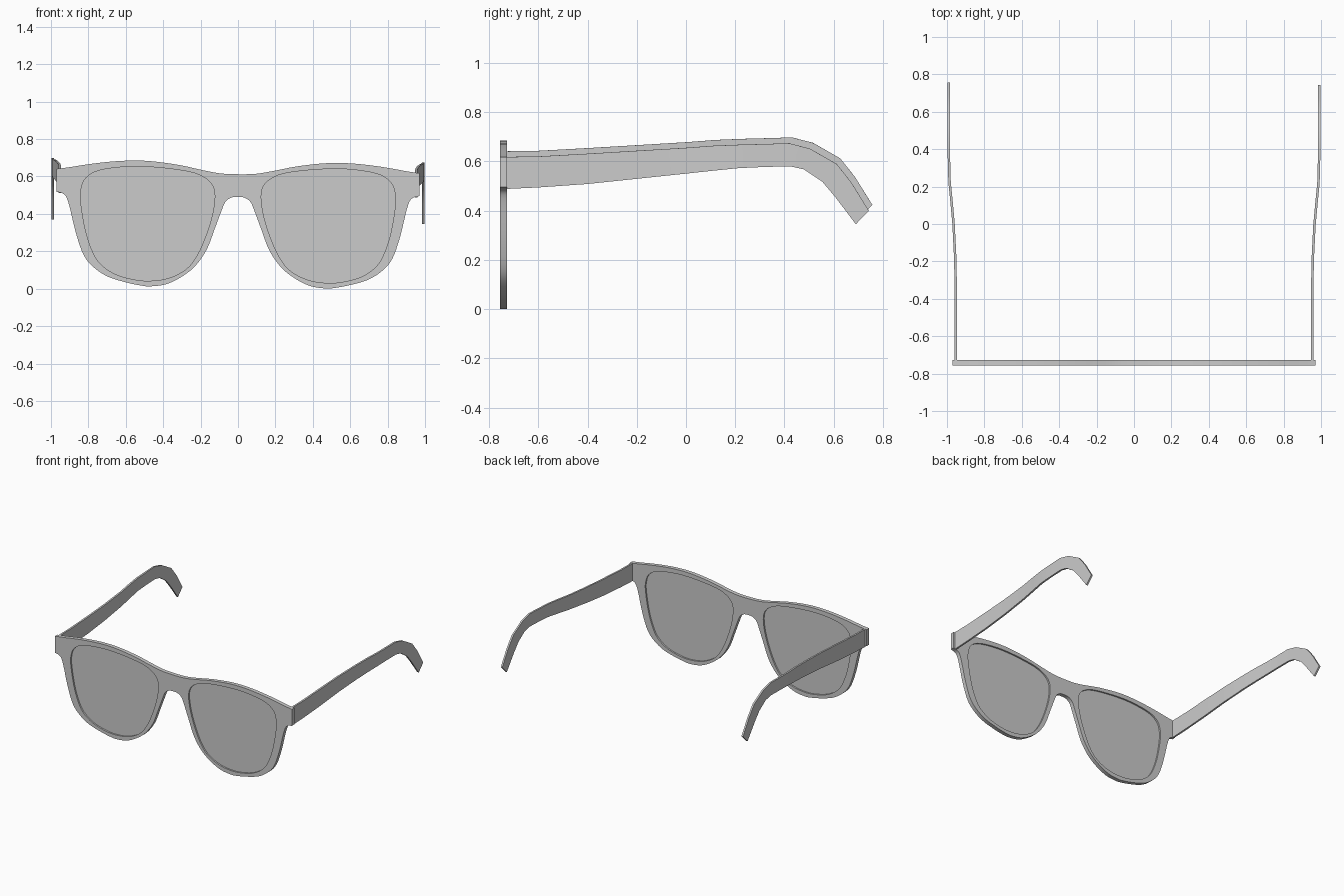
import bpy, bmesh
from mathutils import Vector

if "Cube" in bpy.data.objects:
    bpy.data.objects.remove(bpy.data.objects["Cube"])

TILT = 0.012  # the whole model leans slightly down toward +x


def spline(pts, n=4, closed=False):
    """Catmull-Rom resampling of 2D points."""
    p = [Vector(q) for q in pts]
    k = len(p)
    out = []
    for i in range(k if closed else k - 1):
        if closed:
            a, b, c, d = (p[(i + j) % k] for j in (-1, 0, 1, 2))
        else:
            a, b, c, d = p[max(i - 1, 0)], p[i], p[i + 1], p[min(i + 2, k - 1)]
        for s in range(n):
            t = s / n
            out.append(0.5 * (2 * b + (c - a) * t + (2 * a - 5 * b + 4 * c - d) * t * t
                              + (3 * b - a - 3 * c + d) * t ** 3))
    if not closed:
        out.append(p[-1])
    return out


def finish(ob):
    """Lean, clean normals and smooth by angle."""
    bm = bmesh.new()
    bm.from_mesh(ob.data)
    bmesh.ops.remove_doubles(bm, verts=bm.verts, dist=1e-5)
    for v in bm.verts:
        v.co.z -= TILT * v.co.x
    bmesh.ops.recalc_face_normals(bm, faces=bm.faces)
    bm.to_mesh(ob.data)
    bm.free()
    bpy.ops.object.select_all(action='DESELECT')
    ob.select_set(True)
    bpy.context.view_layer.objects.active = ob
    bpy.ops.object.shade_smooth_by_angle(angle=0.6)


def plate(name, loops, y, half):
    """Filled outline with holes, standing in the xz plane."""
    cu = bpy.data.curves.new(name, 'CURVE')
    cu.dimensions = '2D'
    cu.fill_mode = 'BOTH'
    cu.extrude = half
    for loop in loops:
        s = cu.splines.new('POLY')
        s.points.add(len(loop) - 1)
        for pt, q in zip(s.points, loop):
            pt.co = (q[0], q[1], 0, 1)
        s.use_cyclic_u = True
    ob = bpy.data.objects.new(name, cu)
    bpy.context.collection.objects.link(ob)
    bpy.ops.object.select_all(action='DESELECT')
    ob.select_set(True)
    bpy.context.view_layer.objects.active = ob
    bpy.ops.object.convert(target='MESH')
    ob = bpy.context.object
    for v in ob.data.vertices:
        x, z, d = v.co
        v.co = (x, y - d, z)
    finish(ob)
    return ob


def mirrored(half):
    return [(-x, z) for x, z in reversed(half)]


# Front frame outline: right half of the brow line and of the lower edge
top = [(0, .612), (.1, .616), (.2, .634), (.3, .655), (.42, .672), (.53, .679),
       (.65, .674), (.78, .659), (.9, .639), (.97, .629)]
low = [(.97, .507), (.928, .492), (.904, .44), (.866, .285), (.824, .168), (.77, .104),
       (.695, .056), (.6, .027), (.52, .011), (.47, .007), (.39, .018), (.313, .053),
       (.233, .114), (.168, .206), (.124, .32), (.088, .416), (.067, .464), (.035, .487), (0, .491)]
outline = spline(mirrored(top)[:-1] + top) + spline(low + mirrored(low)[1:])

# Lens opening (right side)
lens = [(.58, .646), (.74, .624), (.815, .58), (.84, .516), (.84, .446), (.817, .31),
        (.784, .205), (.741, .13), (.66, .072), (.553, .042), (.463, .037), (.366, .054),
        (.275, .103), (.217, .179), (.168, .291), (.136, .399), (.124, .49), (.136, .549),
        (.18, .592), (.26, .622), (.42, .642)]
right_loop = spline(lens, closed=True)
left_loop = [(-x, z) for x, z in right_loop]

plate("front_frame", [outline, right_loop, left_loop], -.741, .0145)
plate("right_lens", [right_loop], -.741, .003)
plate("left_lens", [left_loop], -.741, .003)

# Temple arms: stations of top y, top z, bottom y, bottom z, centre x
stations = [(-.73, .63, -.73, .50, .953), (-.6, .632, -.6, .506, .953),
            (-.4, .643, -.4, .52, .953), (-.2, .655, -.2, .541, .955),
            (0, .667, 0, .562, .965), (.12, .676, .12, .575, .976),
            (.22, .68, .22, .585, .986), (.33, .683, .33, .59, .989),
            (.425, .686, .43, .592, .991), (.51, .664, .485, .58, .991),
            (.62, .601, .56, .53, .991), (.68, .525, .615, .465, .991),
            (.75, .412, .697, .357, .991)]


def arm(name, side):
    bm = bmesh.new()
    rings = []
    for yt, zt, yb, zb, x in stations:
        ring = []
        for y, z, dx in ((yt, zt, .0065), (yb, zb, .0065), (yb, zb, -.0065), (yt, zt, -.0065)):
            y -= side * .007 * (y + .73) / 1.45  # left arm reaches a little further
            ring.append(bm.verts.new((side * (x + dx), y, z)))
        rings.append(ring)
    for a, b in zip(rings, rings[1:]):
        for i in range(4):
            j = (i + 1) % 4
            bm.faces.new((a[i], a[j], b[j], b[i]))
    bm.faces.new(rings[0])
    bm.faces.new(rings[-1])
    me = bpy.data.meshes.new(name)
    bm.to_mesh(me)
    bm.free()
    ob = bpy.data.objects.new(name, me)
    bpy.context.collection.objects.link(ob)
    finish(ob)


arm("right_arm", 1)
arm("left_arm", -1)
